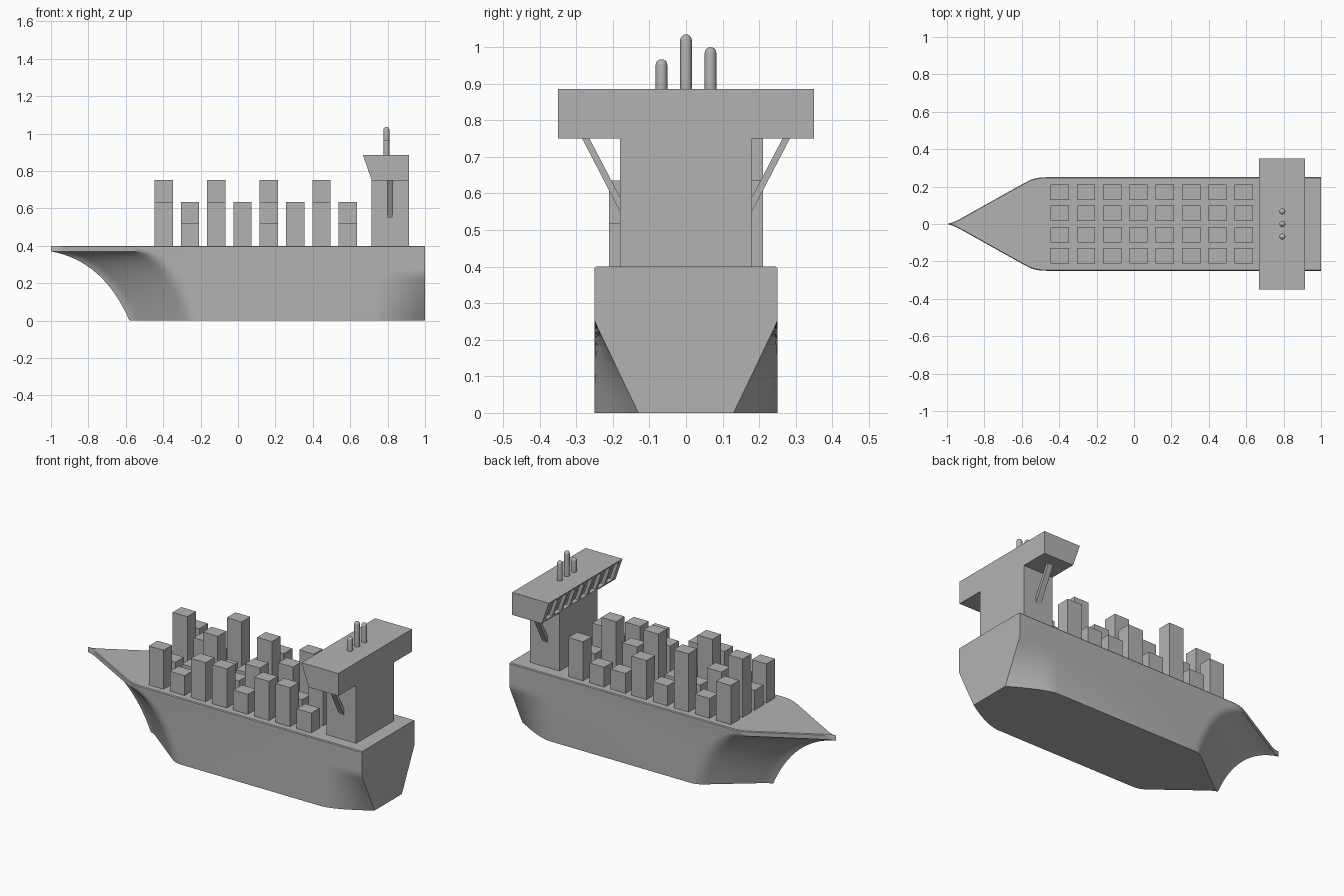
import bpy, bmesh, math
from mathutils import Matrix

cube = bpy.data.objects.get("Cube")
if cube:
    bpy.data.objects.remove(cube, do_unlink=True)

grey = bpy.data.materials.new("plain grey")
grey.use_nodes = True
GREY = (0.45, 0.45, 0.45, 1)
grey.diffuse_color = GREY
grey.node_tree.nodes["Principled BSDF"].inputs["Base Color"].default_value = GREY


def finish(name, bm, smooth=False):
    bmesh.ops.recalc_face_normals(bm, faces=bm.faces)
    mesh = bpy.data.meshes.new(name)
    bm.to_mesh(mesh)
    bm.free()
    mesh.materials.append(grey)
    obj = bpy.data.objects.new(name, mesh)
    bpy.context.collection.objects.link(obj)
    if smooth:
        bpy.ops.object.select_all(action='DESELECT')
        obj.select_set(True)
        bpy.context.view_layer.objects.active = obj
        bpy.ops.object.shade_smooth_by_angle(angle=math.radians(30))
    return obj


def box(name, x, y, z):
    bm = bmesh.new()
    size = [b - a for a, b in (x, y, z)]
    mid = [(a + b) / 2 for a, b in (x, y, z)]
    bmesh.ops.create_cube(bm, size=1, matrix=Matrix.Translation(mid) @ Matrix.Diagonal((*size, 1)))
    return finish(name, bm)


def loft(name, rings, smooth=False):
    bm = bmesh.new()
    rows = [[bm.verts.new(p) for p in ring] for ring in rings]
    n = len(rows[0])
    for a, b in zip(rows, rows[1:]):
        for i in range(n):
            j = (i + 1) % n
            bm.faces.new((a[i], a[j], b[j], b[i]))
    bm.faces.new(rows[0][::-1])
    bm.faces.new(rows[-1])
    return finish(name, bm, smooth)


# Hull: waterlines with a raked flared bow and a tapered lower stern
HALF, KNUCKLE, STERN_X, STERN_Z = 0.25, 0.37, 0.74, 0.25
BOW_STEPS, STERN_STEPS = 18, 10


def bow_width(t):
    # straight wedge, fine at the tip and rounded at the shoulder
    if t < 0.1:
        return 0.07 * (t / 0.1) ** 1.3
    if t < 0.8:
        return 0.07 + 0.83 * (t - 0.1) / 0.7
    s = (t - 0.8) / 0.2
    return 0.9 + 0.1 * (1 - (1 - s) ** 2.3)


def waterline(z, rake, shrink=0):
    # rake runs from 0 at the keel to 1 at the knuckle
    tip = -0.58 - 0.42 * rake
    shoulder = -0.2 - 0.27 * rake
    side = []
    for i in range(1, BOW_STEPS + 1):
        t = i / BOW_STEPS
        side.append((tip + (shoulder - tip) * t, HALF * bow_width(t)))
    low = max(0, 1 - z / STERN_Z)
    for i in range(STERN_STEPS + 1):
        t = i / STERN_STEPS
        side.append((STERN_X + (1 - STERN_X) * t, HALF - 0.12 * low * t ** 1.4))
    side = [(x, max(w - shrink, 0.001)) for x, w in side]
    return ([(tip, 0, z)] + [(x, w, z) for x, w in side]
            + [(x, -w, z) for x, w in reversed(side)])


rings = []
for i in range(17):
    s = i / 16
    z = 2 * s * (1 - s) * 0.32 + s * s * KNUCKLE
    x = -0.58 * (1 - s) ** 2 - 2 * s * (1 - s) * 0.72 - s * s
    rings.append(waterline(z, (-0.58 - x) / 0.42))
rings += [waterline(0.395, 1), waterline(0.4, 1, 0.004)]
loft("hull", rings, smooth=True)

# Cargo containers: stack levels per row, listed from bow to stern
LEVELS = ("21221221", "12312131", "32123231", "21312112")
LEVELS = ("21221221", "11312112", "32113231", "21312112")
for r, row in enumerate(LEVELS):
    y = -0.17 + r * 0.1133
    for c, level in enumerate(row):
        x = -0.397 + c * 0.1405
        box(f"container_{r + 1}_{c + 1}", (x - 0.049, x + 0.049),
            (y - 0.041, y + 0.041), (0.39, 0.404 + 0.1155 * int(level)))

# Bridge tower
box("bridge_tower", (0.715, 0.913), (-0.18, 0.18), (0.39, 0.752))

# Bridge house with a leaning forward face and recessed windows
bm = bmesh.new()
PANES, WING, END = 8, 0.35, 0.02
ys = [-WING] + [-WING + END + i * 2 * (WING - END) / PANES for i in range(PANES + 1)] + [WING]
low = [bm.verts.new((0.715, y, 0.75)) for y in ys]
high = [bm.verts.new((0.668, y, 0.885)) for y in ys]
aft = [bm.verts.new((0.913, y, z)) for y, z in
       ((-WING, 0.75), (WING, 0.75), (WING, 0.885), (-WING, 0.885))]
strips = [bm.faces.new((low[i], high[i], high[i + 1], low[i + 1])) for i in range(len(ys) - 1)]
bm.faces.new(low + [aft[1], aft[0]])
bm.faces.new(high[::-1] + [aft[3], aft[2]])
bm.faces.new(aft)
bm.faces.new((low[0], aft[0], aft[3], high[0]))
bm.faces.new((low[-1], high[-1], aft[2], aft[1]))
bmesh.ops.recalc_face_normals(bm, faces=bm.faces)
bmesh.ops.inset_individual(bm, faces=strips[1:-1], thickness=0.014, depth=0)
bmesh.ops.inset_individual(bm, faces=strips[1:-1], thickness=0.0005, depth=-0.02)
finish("bridge_house", bm)

# Diagonal wing struts
for side, label in ((1, "left"), (-1, "right")):
    profile = [(0.285, 0.752), (0.265, 0.752), (0.175, 0.58), (0.175, 0.54)]
    loft(f"wing_strut_{label}",
         [[(x, side * y, z) for y, z in profile] for x in (0.797, 0.83)])

# Funnels with domed tops
R, SIDES = 0.016, 16
for i, top in enumerate((0.967, 1.035, 1.0)):
    y = (i - 1) * 0.067
    stack = [(R, 0.88)] + [(R * math.cos(a), top - R + R * math.sin(a))
                           for a in (math.radians(d) for d in range(0, 90, 17))]
    loft(f"funnel_{i + 1}",
         [[(0.793 + r * math.cos(k * math.tau / SIDES), y + r * math.sin(k * math.tau / SIDES), z)
           for k in range(SIDES)] for r, z in stack], smooth=True)
